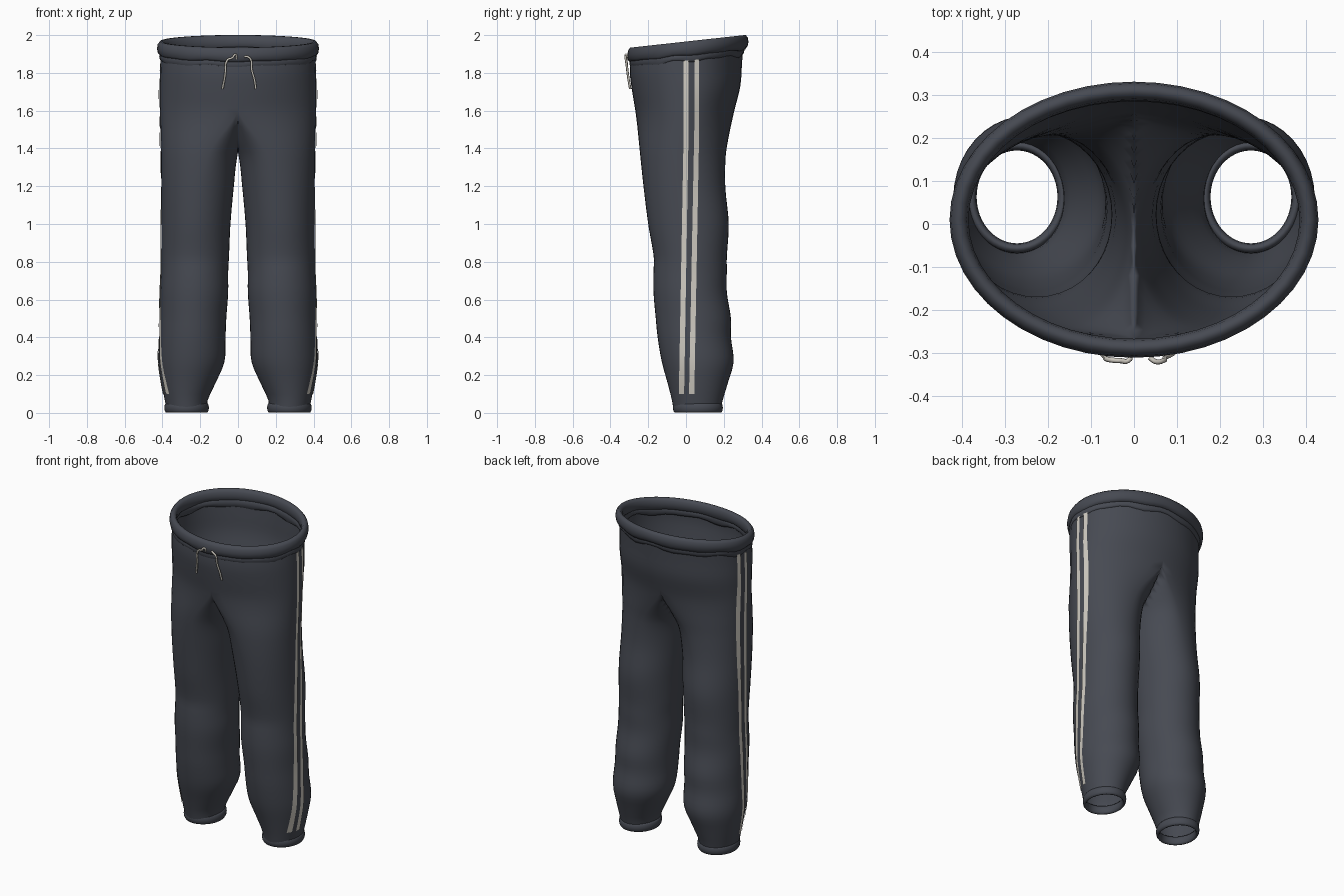
import bpy, bmesh, math

if "Cube" in bpy.data.objects:
    bpy.data.objects.remove(bpy.data.objects["Cube"])

def material(name, rgb):
    m = bpy.data.materials.new(name)
    m.diffuse_color = (*rgb, 1)
    m.use_nodes = True
    m.node_tree.nodes["Principled BSDF"].inputs["Base Color"].default_value = m.diffuse_color
    return m

CLOTH = material("slate cloth", (0.062, 0.068, 0.085))
CREAM = material("cream trim", (0.62, 0.59, 0.53))

# Half-garment sections: z, inner x, outer x, seam x, front y, back y
KEYS = [
    (0.03, 0.165, 0.380, 0.272, -0.068, 0.186),
    (0.07, 0.160, 0.388, 0.272, -0.075, 0.195),
    (0.16, 0.118, 0.405, 0.262, -0.098, 0.222),
    (0.27, 0.072, 0.420, 0.248, -0.128, 0.252),
    (0.40, 0.066, 0.417, 0.240, -0.150, 0.238),
    (0.50, 0.062, 0.414, 0.236, -0.160, 0.238),
    (0.64, 0.052, 0.411, 0.230, -0.172, 0.216),
    (0.75, 0.052, 0.406, 0.228, -0.172, 0.216),
    (0.82, 0.048, 0.406, 0.226, -0.170, 0.216),
    (1.00, 0.040, 0.406, 0.220, -0.200, 0.226),
    (1.20, 0.022, 0.406, 0.200, -0.225, 0.208),
    (1.36, 0.003, 0.408, 0.160, -0.242, 0.210),
    (1.44, -0.03, 0.410, 0.115, -0.250, 0.222),
    (1.52, -0.05, 0.412, 0.050, -0.258, 0.238),
    (1.60, -0.05, 0.414, 0.000, -0.268, 0.256),
    (1.72, -0.05, 0.415, 0.000, -0.286, 0.288),
    (1.82, -0.05, 0.412, 0.000, -0.297, 0.296),
    (1.92, -0.05, 0.408, 0.000, -0.292, 0.304),
]

def section(z):
    """Smoothly interpolated section at height z."""
    z = min(max(z, KEYS[0][0]), KEYS[-1][0])
    i = max(k for k in range(len(KEYS) - 1) if KEYS[k][0] <= z)
    a, b = KEYS[i], KEYS[i + 1]
    p, n = KEYS[max(i - 1, 0)], KEYS[min(i + 2, len(KEYS) - 1)]
    h = b[0] - a[0]
    t = (z - a[0]) / h
    out = []
    for c in range(1, 6):
        ma = (b[c] - p[c]) / (b[0] - p[0]) * h
        mb = (n[c] - a[c]) / (n[0] - a[0]) * h
        out.append((2*t**3 - 3*t*t + 1)*a[c] + (t**3 - 2*t*t + t)*ma
                   + (3*t*t - 2*t**3)*b[c] + (t**3 - t*t)*mb)
    return out

def tilt(y, z):
    """The waist rises toward the back."""
    return 0.11 * y * max(0, (z - 1.6) / 0.32)

def finish(bm, name, mat, mirror=True, angle=60):
    bmesh.ops.recalc_face_normals(bm, faces=bm.faces)
    me = bpy.data.meshes.new(name)
    bm.to_mesh(me)
    bm.free()
    ob = bpy.data.objects.new(name, me)
    bpy.context.collection.objects.link(ob)
    me.materials.append(mat)
    if mirror:
        mod = ob.modifiers.new("mirror", 'MIRROR')
        mod.use_clip = True
        mod.merge_threshold = 0.0005
    bpy.ops.object.select_all(action='DESELECT')
    bpy.context.view_layer.objects.active = ob
    ob.select_set(True)
    bpy.ops.object.shade_smooth_by_angle(angle=math.radians(angle))
    return ob

def loft(bm, rings, wrap=False):
    n = len(rings[0])
    faces = []
    for i in range(len(rings) - (0 if wrap else 1)):
        a, b = rings[i], rings[(i + 1) % len(rings)]
        for j in range(n):
            k = (j + 1) % n
            faces.append(bm.faces.new((a[j], a[k], b[k], b[j])))
    return faces

# Legs and hips: one lofted half, joined at the centre seam
bm = bmesh.new()
N, ROWS = 40, 56
rings = []
for r in range(ROWS + 1):
    z = 0.03 + (1.92 - 0.03) * r / ROWS
    xi, xo, xs, yf, yb = section(z)
    ring = []
    for j in range(N):
        t = 2 * math.pi * j / N
        s = math.sin(t)
        x = xs + ((xo - xs) if s > 0 else (xs - xi)) * s
        y = (yf + yb) / 2 - (yb - yf) / 2 * math.cos(t)
        x = max(x, 0)
        if x < 0.004 and z > 1.37:
            x = 0
        ring.append(bm.verts.new((x, y, z + tilt(y, z))))
    rings.append(ring)
faces = loft(bm, rings)
seam = [f for f in faces if all(v.co.x < 1e-5 for v in f.verts)]
bmesh.ops.delete(bm, geom=seam, context='FACES')
finish(bm, "trouser_legs", CLOTH)

def band(name, cx, cy, rx, ry, z0, half_w, half_h, slope, ruffle, mirror):
    """Closed elliptical roll with a slightly gathered lower edge."""
    bm = bmesh.new()
    rings = []
    steps, sides = 48, 10
    for i in range(steps):
        a = 2 * math.pi * i / steps
        ring = []
        for j in range(sides):
            b = 2 * math.pi * j / sides
            w = half_w * math.cos(b)
            h = half_h * math.sin(b)
            if h < 0:
                h += ruffle * (math.sin(7 * a) + math.sin(11 * a + 1)) * h / half_h
            y = cy + (ry + w) * math.sin(a)
            ring.append(bm.verts.new((cx + (rx + w) * math.cos(a), y, z0 + slope * y + h)))
        rings.append(ring)
    loft(bm, rings, wrap=True)
    return finish(bm, name, CLOTH, mirror)

# Rolled waistband, gathered fold below it, and ankle cuffs
band("waistband", 0, 0.01, 0.407, 0.299, 1.928, 0.022, 0.040, 0.11, 0.003, False)
band("waist_gather", 0, 0.005, 0.405, 0.292, 1.885, 0.012, 0.026, 0.11, 0.006, False)
band("ankle_cuff", 0.272, 0.063, 0.106, 0.120, 0.027, 0.012, 0.027, 0, 0, True)

# Pairs of thin side stripes following the outer leg
bm = bmesh.new()
for top, low in (((-0.012, 0.014), (-0.038, -0.010)), ((0.044, 0.070), (0.016, 0.044))):
    prev = None
    for r in range(49):
        t = r / 48
        z = 0.10 + 1.765 * t
        xi, xo, xs, yf, yb = section(z)
        row = []
        for e in range(2):
            y = low[e] + (top[e] - low[e]) * min(t * 1.25, 1)
            u = (y - (yf + yb) / 2) / ((yb - yf) / 2)
            x = xs + (xo - xs) * math.sqrt(1 - u * u) + 0.005
            row.append(bm.verts.new((x, y, z + tilt(y, z))))
        if prev:
            bm.faces.new((prev[0], prev[1], row[1], row[0]))
        prev = row
finish(bm, "side_stripes", CREAM)

# Drawstring ends hanging from the waistband
def cord(name, pts):
    cu = bpy.data.curves.new(name, 'CURVE')
    cu.dimensions = '3D'
    cu.bevel_depth = 0.006
    cu.bevel_resolution = 1
    cu.use_fill_caps = True
    cu.resolution_u = 4
    sp = cu.splines.new('BEZIER')
    sp.bezier_points.add(len(pts) - 1)
    for p, co in zip(sp.bezier_points, pts):
        p.co = co
        p.handle_left_type = p.handle_right_type = 'AUTO'
    cu.materials.append(CREAM)
    ob = bpy.data.objects.new(name, cu)
    bpy.context.collection.objects.link(ob)
    bpy.ops.object.select_all(action='DESELECT')
    bpy.context.view_layer.objects.active = ob
    ob.select_set(True)
    bpy.ops.object.convert(target='MESH')

cord("drawstring_left", [(-0.008, -0.305, 1.875), (-0.014, -0.318, 1.897), (-0.030, -0.318, 1.880),
                         (-0.055, -0.316, 1.870), (-0.068, -0.308, 1.79), (-0.082, -0.296, 1.715)])
cord("drawstring_right", [(0.036, -0.310, 1.885), (0.050, -0.320, 1.886), (0.068, -0.318, 1.870),
                          (0.072, -0.311, 1.82), (0.088, -0.303, 1.76), (0.094, -0.295, 1.715)])
